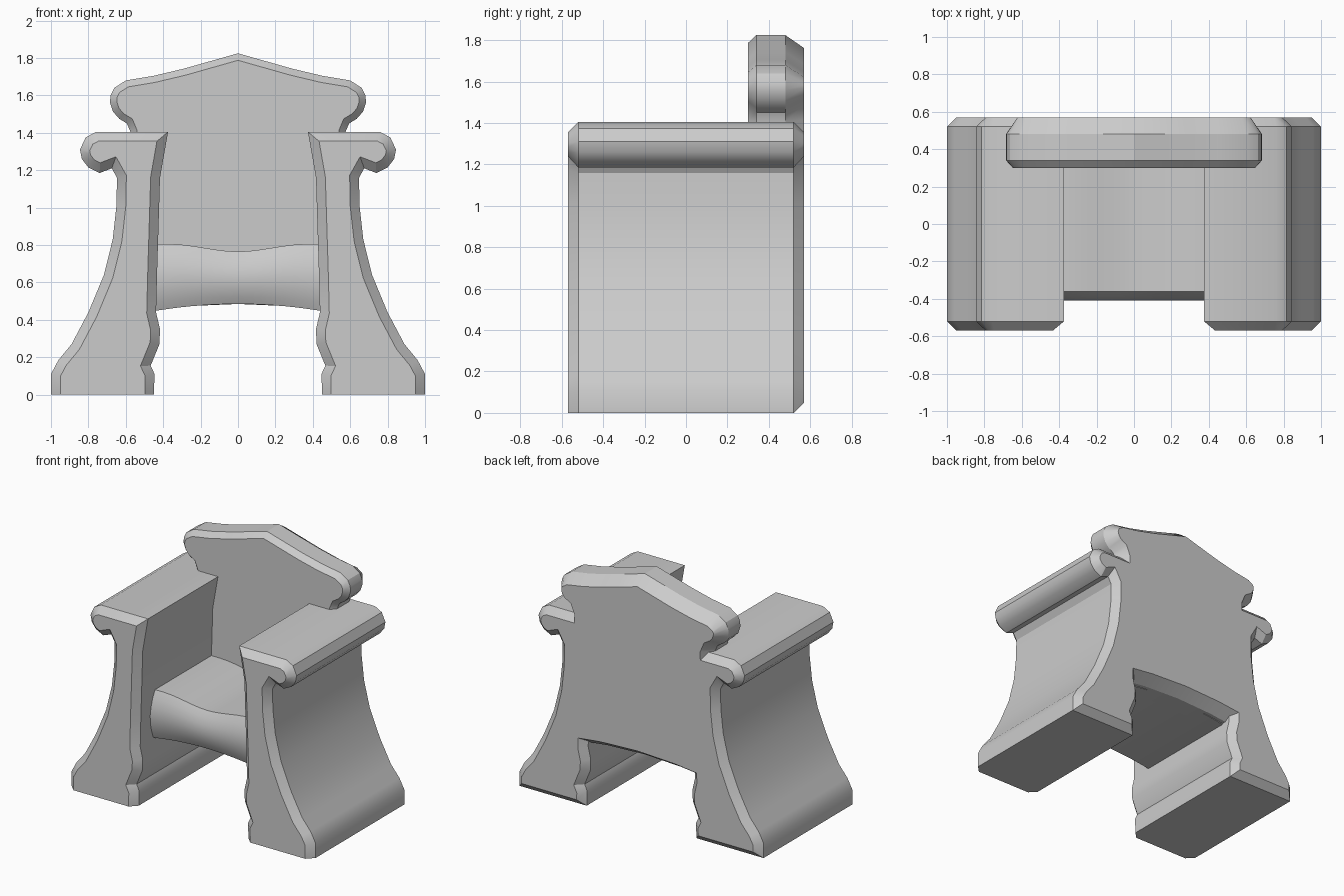
import bpy, bmesh, math
from mathutils import Vector

if "Cube" in bpy.data.objects:
    bpy.data.objects.remove(bpy.data.objects["Cube"])


def inset(pts, d):
    """Mitred inward offset of a counter-clockwise outline."""
    out = []
    for i, p in enumerate(pts):
        p = Vector(p)
        a = (p - Vector(pts[i - 1])).normalized()
        b = (Vector(pts[(i + 1) % len(pts)]) - p).normalized()
        n1, n2 = Vector((-a.y, a.x)), Vector((-b.y, b.x))
        out.append(p + (n1 + n2) * (d / max(0.5, 1 + n1.dot(n2))))
    return out


def finish(name, bm):
    bmesh.ops.recalc_face_normals(bm, faces=bm.faces)
    me = bpy.data.meshes.new(name)
    bm.to_mesh(me)
    bm.free()
    ob = bpy.data.objects.new(name, me)
    bpy.context.collection.objects.link(ob)
    bpy.ops.object.select_all(action='DESELECT')
    ob.select_set(True)
    bpy.context.view_layer.objects.active = ob
    bpy.ops.object.shade_smooth_by_angle(angle=math.radians(30))
    return ob


def loft(name, rings, closed=True):
    """Skin between equal-length rings of 3D points and cap both ends."""
    bm = bmesh.new()
    vs = [[bm.verts.new(c) for c in r] for r in rings]
    n = len(vs[0])
    for r, s in zip(vs, vs[1:]):
        for i in range(n):
            j = (i + 1) % n
            bm.faces.new((r[i], r[j], s[j], s[i]))
    bm.faces.new(vs[0])
    bm.faces.new(vs[-1])
    return finish(name, bm)


# Scrolled arm sides: one outline, bevelled front and back, mirrored
arm = [(.45, 0), (1, 0), (1, .11), (.96, .185), (.89, .27), (.80, .44),
       (.717, .64), (.67, .83), (.65, 1.01), (.647, 1.16), (.675, 1.21),
       (.74, 1.185), (.80, 1.215), (.835, 1.26), (.845, 1.31), (.815, 1.375),
       (.76, 1.405), (.374, 1.405), (.417, 1.16), (.433, .64), (.438, .44),
       (.417, .35), (.42, .27), (.467, .155), (.446, .11)]
small = inset(arm, .05)
front = [(p.x, 0 if i < 2 else p.y) for i, p in enumerate(small)]
for side, sx in (("left", -1), ("right", 1)):
    sections = ((-.57, front), (-.52, arm), (.52, arm), (.57, small))
    loft(side + "_arm", [[(sx * x, y, z) for x, z in ring] for y, ring in sections])

# Crested back panel
half = [(.3, .472), (.58, .44), (.58, 1.2), (.575, 1.405), (.594, 1.45),
        (.635, 1.475), (.668, 1.513), (.684, 1.56), (.682, 1.60),
        (.662, 1.64), (.60, 1.68), (.45, 1.705), (.29, 1.743)]
back = [(0, .485)] + half + [(0, 1.825)] + [(-x, z) for x, z in reversed(half)]
sections = ((.30, inset(back, .036)), (.34, back), (.48, back), (.57, inset(back, .06)))
loft("back_panel", [[(x, y, z) for x, z in ring] for y, ring in sections])

# Dished seat with a rounded front and arched underside
rings = []
for i in range(17):
    x = -.48 + .06 * i
    t = min(1, abs(x) / .36)
    top = .765 + .04 * t * t * (3 - 2 * t)
    bot = .485 - .035 * (x / .43) ** 2
    nose = [(-.36, 0), (-.385, .15), (-.402, .32), (-.41, .5),
            (-.402, .7), (-.385, .87), (-.365, 1)]
    rings.append([(x, .45, top)] + [(x, y, top + (bot - top) * f) for y, f in nose]
                 + [(x, .45, bot)])
loft("seat", rings)
